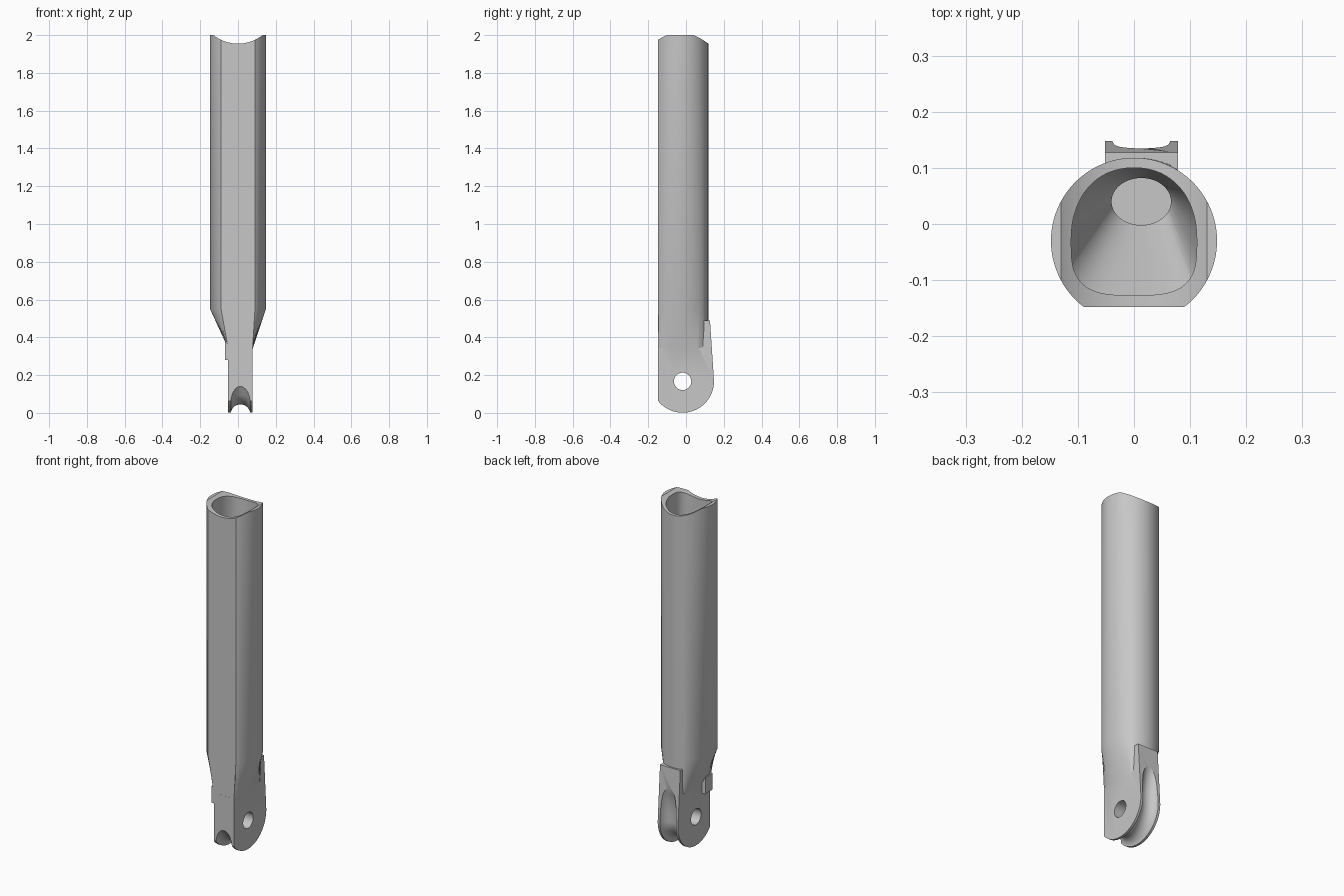
import bpy, bmesh, math
from mathutils import Vector

cube = bpy.data.objects.get("Cube")
if cube:
    bpy.data.objects.remove(cube, do_unlink=True)

grey = bpy.data.materials.new("light_grey")
grey.use_nodes = True
grey.diffuse_color = (0.57, 0.57, 0.57, 1)
bsdf = next(n for n in grey.node_tree.nodes if n.type == 'BSDF_PRINCIPLED')
bsdf.inputs["Base Color"].default_value = grey.diffuse_color
bsdf.inputs["Roughness"].default_value = 0.6


def loft(name, rings):
    """Skin a closed solid through rings of equal point count."""
    bm = bmesh.new()
    vs = [[bm.verts.new(p) for p in ring] for ring in rings]
    n = len(vs[0])
    for a, b in zip(vs, vs[1:]):
        for i in range(n):
            j = (i + 1) % n
            bm.faces.new((a[i], a[j], b[j], b[i]))
    bm.faces.new(vs[0])
    bm.faces.new(vs[-1])
    bmesh.ops.recalc_face_normals(bm, faces=bm.faces)
    me = bpy.data.meshes.new(name)
    bm.to_mesh(me)
    bm.free()
    me.materials.append(grey)
    ob = bpy.data.objects.new(name, me)
    bpy.context.collection.objects.link(ob)
    return ob


def combine(target, other, op):
    """Apply a boolean and discard the tool object."""
    mod = target.modifiers.new(op, 'BOOLEAN')
    mod.operation, mod.solver, mod.object = op, 'EXACT', other
    bpy.ops.object.select_all(action='DESELECT')
    bpy.context.view_layer.objects.active = target
    target.select_set(True)
    bpy.ops.object.modifier_apply(modifier=mod.name)
    bpy.data.objects.remove(other, do_unlink=True)


def arc(cx, cy, r, a0, a1, n):
    return [(cx + r * math.cos(math.radians(a0 + (a1 - a0) * i / n)),
             cy + r * math.sin(math.radians(a0 + (a1 - a0) * i / n)))
            for i in range(n + 1)]


TAB_X, TAB_HALF = 0.013, 0.065       # tab centre and half width
PIN_Y, PIN_Z, TAB_R = -0.018, 0.167, 0.166

# Tube: round section with a flat front, pinched to the tab width below
section = arc(0, -0.03, 0.148, -52.7, 232.7, 80)
front = -0.1477
section = [(x, max(y, front)) for x, y in section]
w = TAB_HALF - 0.0005
pinched = [(TAB_X + max(-w, min(w, x)), y) for x, y in section]
arm = loft("hollow_arm", [
    [(x, y, 0.34) for x, y in pinched],
    [(x, y, 0.55) for x, y in section],
    [(x, y, 2.0) for x, y in section]])

# Rounded hinge tab at the foot
outline = arc(PIN_Y, PIN_Z, TAB_R, 218.5, 365, 48)
outline[0] = (-0.148, outline[0][1])
outline += [(0.127, 0.49), (0.05, 0.49), (0.0, 0.45), (-0.1, 0.36), (-0.148, 0.342)]
tab = loft("tab", [[(TAB_X + s * TAB_HALF, y, z) for y, z in outline] for s in (-1, 1)])
combine(arm, tab, 'UNION')

# Small stop ledge on one side of the tab
stop = [(-0.068, -0.1473), (-0.045, -0.1473), (-0.045, -0.07), (-0.068, -0.08)]
ledge = loft("ledge", [[(x, y, z) for x, y in stop] for z in (0.28, 0.375)])
combine(arm, ledge, 'UNION')

# Cavity narrowing into a round pocket
mouth, pocket = [], []
for i in range(64):
    a = math.tau * i / 64
    c, s = math.cos(a), math.sin(a)
    b, e = (0.13, 2 / 2.2) if s > 0 else (0.097, 2 / 3.2)
    mouth.append((math.copysign(0.112 * abs(c) ** e, c),
                  -0.03 + math.copysign(b * abs(s) ** e, s)))
    pocket.append((TAB_X + 0.053 * c, 0.04 + 0.042 * s))
cavity = loft("cavity", [
    [(x, y, 0.32) for x, y in pocket],
    [(x, y, 0.37) for x, y in pocket],
    [(x, y, 0.56) for x, y in mouth],
    [(x, y, 2.1) for x, y in mouth]])
combine(arm, cavity, 'DIFFERENCE')

# Saddle-shaped top end
saddle = loft("saddle", [[(x, y, z) for x, z in arc(0, 2.165, 0.21, 0, 357.1875, 127)]
                         for y in (-0.3, 0.3)])
combine(arm, saddle, 'DIFFERENCE')

# Pin hole
pin = loft("pin", [[(x, y, z) for y, z in arc(PIN_Y, PIN_Z, 0.046, 0, 352.5, 47)]
                   for x in (-0.3, 0.3)])
combine(arm, pin, 'DIFFERENCE')

# Round-bottomed cord groove running around the tab rim
path = arc(PIN_Y, PIN_Z, 0.174, 215, 360, 40)
tangent = Vector((math.sin(math.radians(215)), -math.cos(math.radians(215))))
path.insert(0, tuple(Vector(path[0]) + 0.15 * tangent))
path += [(0.157, 0.22), (0.162, 0.27), (0.171, 0.32), (0.185, 0.36), (0.21, 0.41)]
rings = []
for i, p in enumerate(path):
    t = (Vector(path[min(i + 1, len(path) - 1)]) - Vector(path[max(i - 1, 0)])).normalized()
    ring = []
    for k in range(32):
        a = math.tau * k / 32
        u, v = 0.052 * math.cos(a), 0.052 * math.sin(a)
        ring.append((TAB_X + u, p[0] - t.y * v, p[1] + t.x * v))
    rings.append(ring)
combine(arm, loft("groove", rings), 'DIFFERENCE')

bpy.ops.object.select_all(action='DESELECT')
arm.select_set(True)
bpy.context.view_layer.objects.active = arm
bpy.ops.object.shade_smooth_by_angle(angle=math.radians(25))
